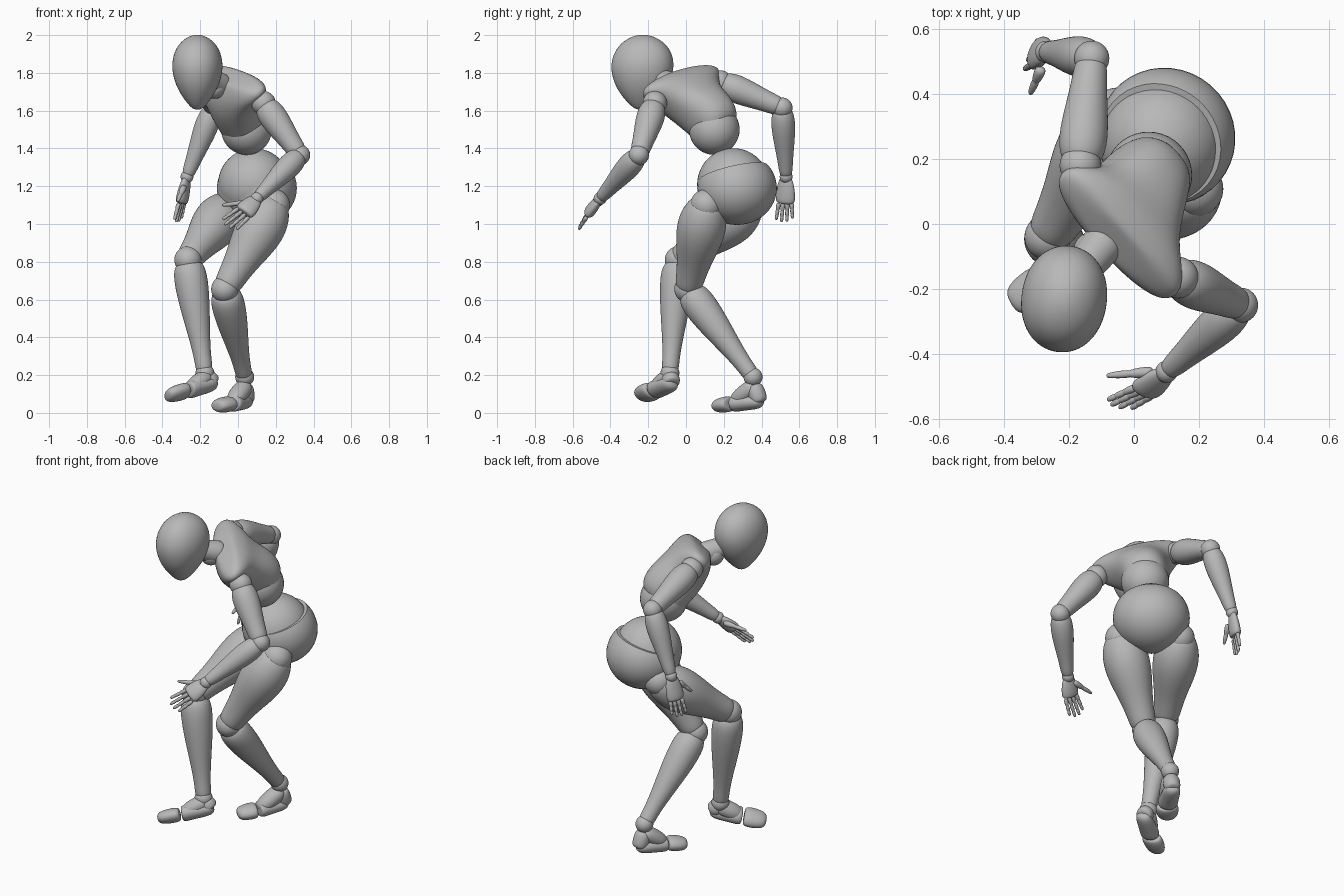
import bpy, bmesh, math
from mathutils import Vector as V, Matrix

old = bpy.data.objects.get("Cube")
if old:
    bpy.data.objects.remove(old, do_unlink=True)

grey = bpy.data.materials.new("matte grey")
grey.use_nodes = True
grey.diffuse_color = (0.48, 0.48, 0.48, 1)
grey.node_tree.nodes["Principled BSDF"].inputs["Base Color"].default_value = (0.48, 0.48, 0.48, 1)


def finish(name, bm, subdivide=0):
    bmesh.ops.recalc_face_normals(bm, faces=bm.faces)
    mesh = bpy.data.meshes.new(name)
    bm.to_mesh(mesh)
    bm.free()
    mesh.materials.append(grey)
    ob = bpy.data.objects.new(name, mesh)
    bpy.context.collection.objects.link(ob)
    if subdivide:
        ob.modifiers.new("smooth", "SUBSURF").levels = subdivide
        ob.modifiers["smooth"].render_levels = subdivide
    return ob


def loft(name, rings, sides=16, power=2.0, subdivide=2):
    """Skin rings given as (centre, first half axis, second half axis)."""
    bm = bmesh.new()
    loops = []
    for c, p, q in rings:
        loop = []
        for i in range(sides):
            a = math.tau * i / sides
            x, y = math.cos(a), math.sin(a)
            x = math.copysign(abs(x) ** (2 / power), x)
            y = math.copysign(abs(y) ** (2 / power), y)
            loop.append(bm.verts.new(c + p * x + q * y))
        loops.append(loop)
    for lo, hi in zip(loops, loops[1:]):
        for i in range(sides):
            j = (i + 1) % sides
            bm.faces.new((lo[i], lo[j], hi[j], hi[i]))
    bm.faces.new(loops[0])
    bm.faces.new(loops[-1])
    for f in bm.faces:
        f.smooth = True
    return finish(name, bm, subdivide)


def limb(name, a, b, profile, wide=(1, 0, 0), flat=1.0, **kw):
    """Tapered part from a to b; profile holds (fraction, radius) pairs."""
    a, b, wide = V(a), V(b), V(wide)
    d = (b - a).normalized()
    p = (wide - d * wide.dot(d)).normalized()
    q = d.cross(p)
    return loft(name, [(a.lerp(b, t), p * r, q * r * flat) for t, r in profile], **kw)


def ball(name, centre, radius, basis=None, cut=None):
    """Ellipsoid; cut is an optional (point, normal) removing one side."""
    bm = bmesh.new()
    bmesh.ops.create_uvsphere(bm, u_segments=40, v_segments=24, radius=1)
    size = V(radius) if isinstance(radius, tuple) else V((radius,) * 3)
    m = Matrix.Translation(V(centre)) @ (basis or Matrix()) @ Matrix.Diagonal(size.to_4d())
    bm.transform(m)
    for f in bm.faces:
        f.smooth = True
    if cut:
        bmesh.ops.bisect_plane(bm, geom=bm.verts[:] + bm.edges[:] + bm.faces[:],
                               plane_co=cut[0], plane_no=cut[1], clear_outer=True)
        rim = [e for e in bm.edges if e.is_boundary]
        bmesh.ops.holes_fill(bm, edges=rim)
        for e in rim:
            e.smooth = False
    return finish(name, bm)


# Head: egg narrowing to the chin
head = [(1.605, .018, -.24), (1.625, .042, -.24), (1.67, .078, -.238), (1.73, .113, -.235), (1.80, .133, -.232),
        (1.86, .135, -.23), (1.92, .119, -.228), (1.965, .088, -.228), (1.992, .048, -.228), (2.002, .015, -.228)]
loft("head", [(V((-.215, y, z)), V((r, -.15 * r, 0)), V((.18 * r, 1.25 * r, 0))) for z, r, y in head], power=2.1)
limb("neck", (-.08, -.04, 1.73), (-.19, -.18, 1.78), [(0, .05), (.1, .07), (.45, .06), (.9, .055), (1, .04)])
ball("neck_joint", (-.125, -.085, 1.725), .062)

# Torso: chest shell in its own leaning frame, ribs swung to the right, with a rounded waist
chest_mid = V((-.03, 0, 1.70))
side, fore, up = V((.65, -.73, -.21)), V((-.68, -.43, -.60)), V((-.33, -.55, .77))
chest = [(-.325, .05, .05, .035, 0), (-.315, .085, .09, .02, -.01), (-.26, .122, .142, -.02, -.025),
         (-.15, .145, .15, -.013, -.018), (-.07, .17, .138, 0, -.005), (-.01, .215, .125, 0, 0),
         (.04, .268, .11, -.005, 0), (.085, .265, .08, -.008, 0), (.105, .15, .06, -.008, 0), (.107, .06, .04, -.008, 0)]
loft("chest", [(chest_mid + up * u + fore * o + side * s, side * w, fore * d) for u, w, d, o, s in chest],
     sides=24, power=2.3)
ball("waist", (.045, .15, 1.5), .134)

# Pelvis: belly ball inside a cut shell
pelvis_mid = V((.1, .27, 1.19))
turn = Matrix.Rotation(math.radians(-41), 4, 'Z')
rim_dir = V((-.2, -.23, .95)).normalized()
ball("belly", (.085, .25, 1.21), .191)
ball("pelvis", pelvis_mid, (.215, .208, .195), turn, (pelvis_mid + rim_dir * .085, rim_dir))


def arm(tag, shoulder, elbow, wrist):
    limb(tag + "_upper_arm", shoulder, elbow,
         [(0, .03), (.03, .06), (.2, .079), (.45, .072), (.75, .056), (.95, .053), (1, .03)])
    limb(tag + "_forearm", elbow, wrist,
         [(0, .03), (.04, .056), (.22, .067), (.45, .059), (.75, .042), (.96, .036), (1, .02)])
    ball(tag + "_shoulder_joint", shoulder, .064)
    ball(tag + "_elbow_joint", elbow, .054)
    ball(tag + "_wrist_joint", wrist, .034)


def hand(tag, wrist, knuckle, tip, spread, thumb_base, thumb_tip):
    wrist, knuckle, tip, spread = V(wrist), V(knuckle), V(tip), V(spread).normalized()
    limb(tag + "_palm", wrist, knuckle, [(0, .02), (.05, .034), (.35, .049), (.8, .057), (.98, .052), (1.02, .03)],
         wide=spread, flat=.55)
    # Fingers narrow at each knuckle
    finger = [(0, .008), (.05, .014), (.36, .012), (.4, .008), (.44, .012),
              (.68, .011), (.71, .007), (.74, .011), (.96, .009), (1, .004)]
    for i, length in enumerate((.92, 1.06, 1.03, .85)):
        k = i - 1.5
        base = knuckle + spread * .025 * k
        end = base + (tip - knuckle) * length + spread * .006 * k
        limb(f"{tag}_finger_{i + 1}", base, end, finger, sides=8, subdivide=1)
    limb(tag + "_thumb", thumb_base, thumb_tip,
         [(0, .012), (.08, .021), (.45, .016), (.5, .01), (.55, .015), (.95, .01), (1, .005)],
         sides=8, subdivide=1)


arm("left", (.135, -.165, 1.64), (.328, -.25, 1.365), (.1, -.455, 1.135))
hand("left", (.1, -.455, 1.135), (.03, -.515, 1.06), (-.055, -.56, .99), (.07, -.03, -.06),
     (.06, -.455, 1.115), (-.085, -.467, 1.10))
arm("right", (-.165, .18, 1.75), (-.13, .51, 1.615), (-.27, .53, 1.25))
hand("right", (-.27, .53, 1.25), (-.3, .525, 1.11), (-.32, .52, 1.015), (.38, .92, 0),
     (-.285, .48, 1.2), (-.32, .40, 1.12))


def leg(tag, hip, knee, ankle, girth):
    limb(tag + "_thigh", hip, knee,
         [(-.06, .05 * girth), (-.02, .085 * girth), (.17, .122 * girth), (.4, .117 * girth), (.65, .095),
          (.85, .079), (.97, .073), (1.03, .04)])
    limb(tag + "_shin", knee, ankle,
         [(0, .04), (.05, .083), (.18, .093), (.4, .082), (.65, .06), (.85, .046), (.97, .047), (1.02, .03)])
    ball(tag + "_hip_joint", hip, .085)
    ball(tag + "_knee_joint", knee, .072)
    ball(tag + "_ankle_joint", ankle, .05)


def foot(tag, ankle, heel, middle, toe, wide):
    ankle, heel, middle, toe = V(ankle), V(heel), V(middle), V(toe)
    limb(tag + "_foot", heel, middle,
         [(-.1, .022), (0, .045), (.25, .052), (.6, .054), (.95, .06), (1, .045)], wide=wide, flat=.8)
    limb(tag + "_heel", ankle, heel, [(-.1, .025), (0, .047), (.5, .05), (1, .045), (1.1, .025)], wide=wide)
    limb(tag + "_instep", ankle, middle,
         [(-.1, .025), (0, .05), (.3, .055), (.7, .052), (1, .03)], wide=wide, flat=.9)
    limb(tag + "_toes", middle.lerp(toe, .06), toe,
         [(0, .045), (.05, .063), (.4, .067), (.85, .056), (1, .03)], wide=wide, flat=.65)


leg("left", (.19, .108, 1.1), (-.07, .01, .655), (.035, .355, .19), 1.11)
foot("left", (.035, .36, .14), (.045, .39, .06), (-.035, .245, .05), (-.115, .155, .035), (.8, -.5, 0))
leg("right", (-.05, .335, 1.09), (-.265, -.04, .81), (-.175, -.085, .21), 1.1)
foot("right", (-.165, -.085, .19), (-.13, -.075, .155), (-.265, -.17, .12), (-.378, -.245, .09), (-.5, .75, -.45))
